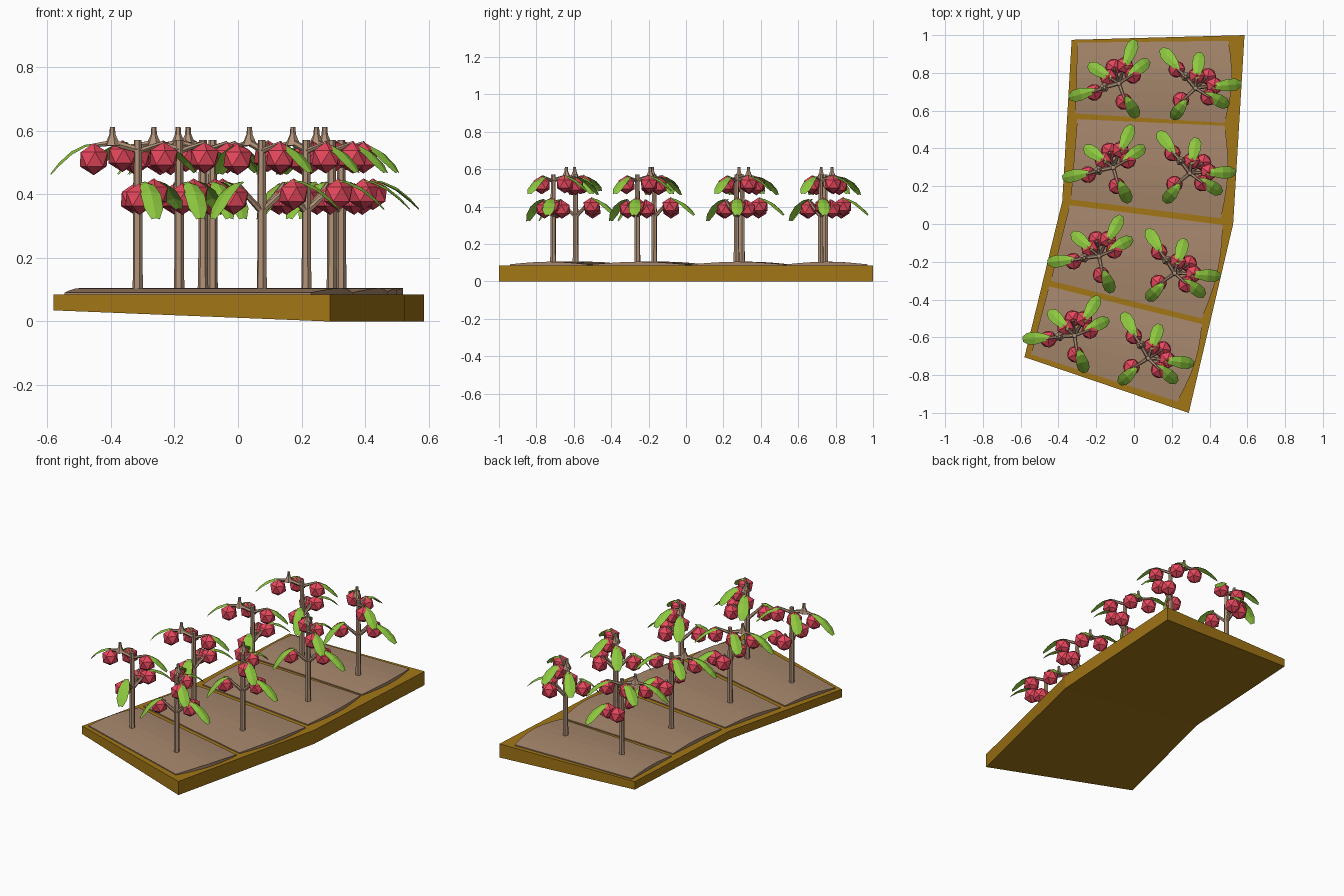
import bpy, bmesh, math
from mathutils import Vector

if "Cube" in bpy.data.objects:
    bpy.data.objects.remove(bpy.data.objects["Cube"])


def mat(name, rgb):
    m = bpy.data.materials.new(name)
    m.diffuse_color = (*rgb, 1)
    m.use_nodes = True
    m.node_tree.nodes["Principled BSDF"].inputs["Base Color"].default_value = m.diffuse_color
    return m


WOOD = mat("bed_ochre", (0.36, 0.18, 0.008))
SOIL = mat("soil_brown", (0.38, 0.24, 0.15))
BARK = mat("bark", (0.44, 0.29, 0.19))
FRUIT = mat("fruit_red", (0.8, 0.065, 0.11))
LEAF = mat("leaf_green", (0.27, 0.58, 0.05))


def finish(bm, name, material, loc=(0, 0, 0), rot=0, fix=True):
    if fix:
        bmesh.ops.recalc_face_normals(bm, faces=bm.faces[:])
    me = bpy.data.meshes.new(name)
    bm.to_mesh(me)
    bm.free()
    me.materials.append(material)
    ob = bpy.data.objects.new(name, me)
    ob.location = loc
    ob.rotation_euler.z = rot
    bpy.context.collection.objects.link(ob)


def polar(deg, r, z):
    a = math.radians(deg)
    return Vector((r * math.cos(a), r * math.sin(a), z))


def tube(bm, pts, radii, n=6):
    """Faceted tapered tube along a path."""
    rings = []
    for i, p in enumerate(pts):
        d = (pts[min(i + 1, len(pts) - 1)] - pts[max(i - 1, 0)]).normalized()
        u = d.cross(Vector((0, 0, 1)))
        u = u.normalized() if u.length > 0.01 else Vector((1, 0, 0))
        v = d.cross(u)
        rings.append([bm.verts.new(p + radii[i] * (u * math.cos(k * math.tau / n)
                      + v * math.sin(k * math.tau / n))) for k in range(n)])
    for a, b in zip(rings, rings[1:]):
        for k in range(n):
            bm.faces.new((a[k], a[(k + 1) % n], b[(k + 1) % n], b[k]))
    bm.faces.new(rings[0])
    bm.faces.new(rings[-1])


# bed: bent slab, underside raised along the left edge
bm = bmesh.new()
left = [(-0.33, 0.975), (-0.38, 0.12), (-0.58, -0.705)]
right = [(0.585, 1.0), (0.525, 0.0), (0.29, -1.0)]
rows = []
for (lx, ly), (rx, ry) in zip(left, right):
    rows.append([bm.verts.new(c) for c in
                 ((lx, ly, 0.035), (rx, ry, 0), (rx, ry, 0.085), (lx, ly, 0.085))])
for a, b in zip(rows, rows[1:]):
    for k in range(4):
        bm.faces.new((a[k], a[(k + 1) % 4], b[(k + 1) % 4], b[k]))
bm.faces.new(rows[0])
bm.faces.new(rows[-1])
finish(bm, "planting_bed", WOOD)

# soil plots: gently arched panels (back-left, back-right, front-right, front-left)
PLOTS = [
    ((-0.30, 0.96), (0.50, 0.97), (0.48, 0.535), (-0.31, 0.585)),
    ((-0.30, 0.555), (0.48, 0.52), (0.46, 0.03), (-0.335, 0.13)),
    ((-0.34, 0.10), (0.47, -0.005), (0.36, -0.50), (-0.44, -0.30)),
    ((-0.45, -0.33), (0.36, -0.53), (0.23, -0.94), (-0.545, -0.69)),
]
for i, corners in enumerate(PLOTS):
    bl, br, fr, fl = [Vector((*c, 0)) for c in corners]
    bm = bmesh.new()
    rows = []
    for k in range(7):
        t = k / 6
        s = math.sin(math.pi * t)
        a = bl.lerp(fl, t)
        b = br.lerp(fr, t) + Vector((0.028 * s, 0, 0))
        up = Vector((0, 0, 0.091 + 0.014 * s))
        dn = Vector((0, 0, 0.083))
        rows.append([bm.verts.new(p) for p in (a + dn, b + dn, b + up, a + up)])
    for a, b in zip(rows, rows[1:]):
        for k in range(4):
            bm.faces.new((a[k], a[(k + 1) % 4], b[(k + 1) % 4], b[k]))
    bm.faces.new(rows[0])
    bm.faces.new(rows[-1])
    finish(bm, f"soil_plot_{i + 1}", SOIL)

# (angle, radius, height) of fruits; (angle, start, end, height, drop) of leaves
FRUITS = [(200, 0.14, 0.51), (150, 0.065, 0.52), (30, 0.085, 0.515),
          (72, 0.10, 0.40), (108, 0.09, 0.385), (-75, 0.10, 0.385)]
LEAVES = [(196, 0.13, 0.275, 0.56, 0.095), (148, 0.05, 0.19, 0.565, 0.08),
          (37, 0.06, 0.20, 0.56, 0.09), (70, 0.09, 0.245, 0.445, 0.09),
          (-62, 0.08, 0.205, 0.44, 0.115)]


def tree(name, x, y, deg):
    loc, rot = (x, y, 0), math.radians(deg)
    # trunk, top branches with pointed stub, lower fork
    bm = bmesh.new()
    tube(bm, [Vector((0, 0, z)) for z in (0.085, 0.2, 0.36, 0.57)],
         [0.017, 0.015, 0.015, 0.012])
    tube(bm, [polar(196, 0, 0.54), polar(196, 0.08, 0.562), polar(198, 0.15, 0.552)],
         [0.011, 0.011, 0.006])
    tube(bm, [polar(196, 0.08, z) for z in (0.553, 0.572, 0.588, 0.612)],
         [0.026, 0.017, 0.010, 0.008])
    for d, r in ((150, 0.065), (32, 0.085)):
        tube(bm, [polar(d, 0, 0.535), polar(d, r, 0.562)], [0.010, 0.006])
    for d, r in ((72, 0.09), (108, 0.08), (-70, 0.09)):
        tube(bm, [polar(d, 0, 0.345), polar(d, r * 0.6, 0.395), polar(d, r, 0.435)],
             [0.011, 0.009, 0.006])
    finish(bm, name + "_trunk", BARK, loc, rot)

    # fruits
    bm = bmesh.new()
    for i, f in enumerate(FRUITS):
        new = bmesh.ops.create_icosphere(bm, subdivisions=1, radius=0.05)["verts"]
        bmesh.ops.translate(bm, verts=new, vec=polar(*f))
    finish(bm, name + "_fruits", FRUIT, loc, rot)

    # drooping leaves folded along the midrib
    bm = bmesh.new()
    for d, r0, r1, z0, drop in LEAVES:
        side = polar(d + 90, 1, 0)
        rows = []
        for t, w in ((0, 0.008), (0.25, 0.023), (0.55, 0.033), (0.82, 0.031), (1, 0.013)):
            c = polar(d, r0 + (r1 - r0) * t, z0 - drop * t ** 2.2)
            e = c - Vector((0, 0, 0.3 * w))
            rows.append([bm.verts.new(p) for p in (e - side * w, c, e + side * w)])
        for a, b in zip(rows, rows[1:]):
            for k in range(2):
                bm.faces.new((a[k], b[k], b[k + 1], a[k + 1]))
    finish(bm, name + "_leaves", LEAF, loc, rot, fix=False)


# two trees per plot; the right one is turned
SPOTS = [((-0.08, 0.745), (0.325, 0.72), 0), ((-0.11, 0.30), (0.295, 0.27), -4),
         ((-0.185, -0.17), (0.215, -0.26), -9), ((-0.315, -0.59), (0.075, -0.71), -12)]
for i, (a, b, turn) in enumerate(SPOTS):
    tree(f"left_tree_{i + 1}", *a, turn)
    tree(f"right_tree_{i + 1}", *b, turn - 65)
